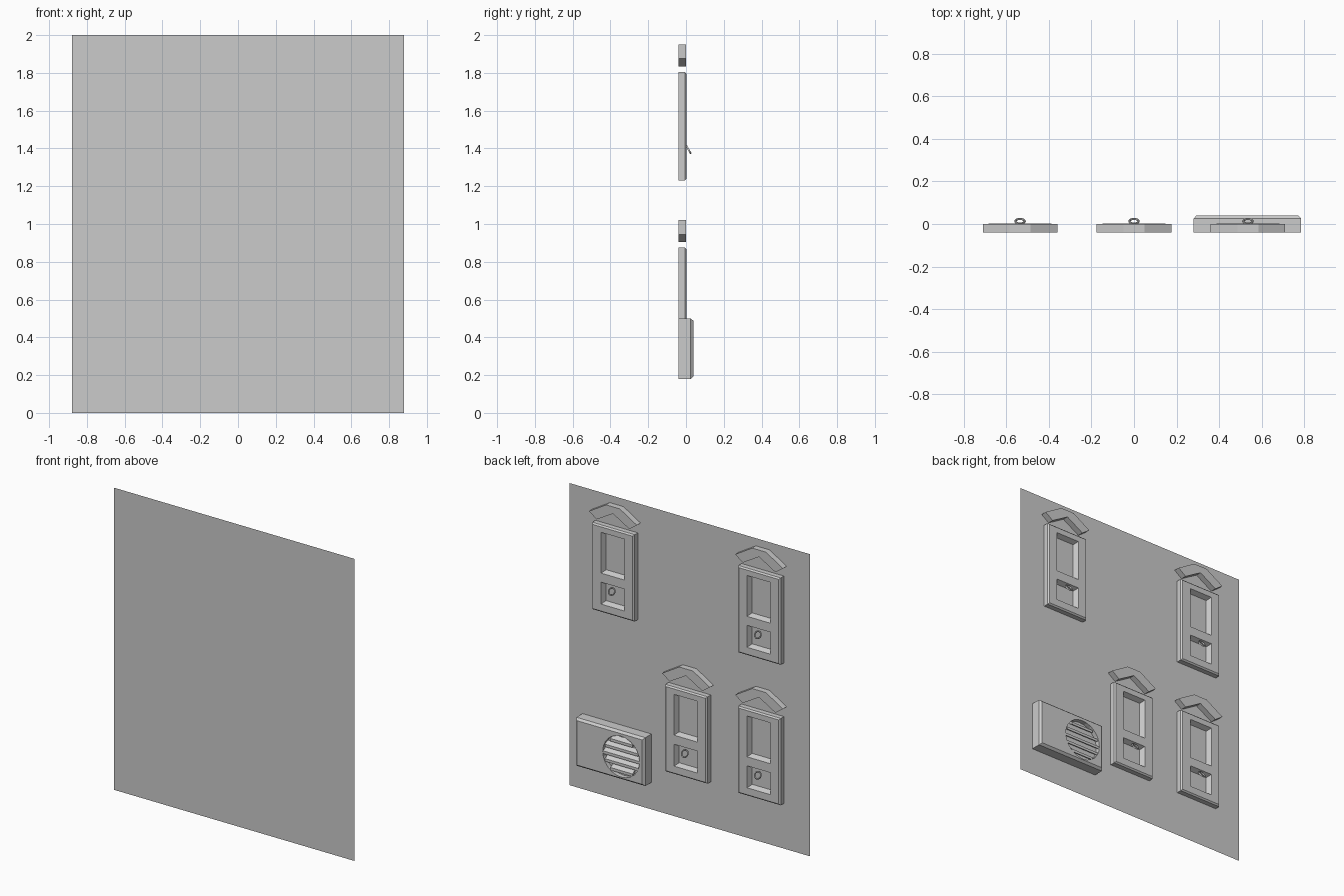
import bpy, bmesh, math

if "Cube" in bpy.data.objects:
    bpy.data.objects.remove(bpy.data.objects["Cube"])

WALL_Y = -0.04


def loft(name, rings):
    """Closed solid through rings given as (y, [(x, z), ...])."""
    bm = bmesh.new()
    loops = [[bm.verts.new((x, y, z)) for x, z in pts] for y, pts in rings]
    for a, b in zip(loops, loops[1:]):
        n = len(a)
        for i in range(n):
            bm.faces.new((a[i], a[(i + 1) % n], b[(i + 1) % n], b[i]))
    bm.faces.new(loops[0])
    bm.faces.new(loops[-1])
    bmesh.ops.recalc_face_normals(bm, faces=bm.faces)
    me = bpy.data.meshes.new(name)
    bm.to_mesh(me)
    bm.free()
    ob = bpy.data.objects.new(name, me)
    bpy.context.collection.objects.link(ob)
    return ob


def rect(x0, x1, z0, z1, inset=0.0):
    x0, x1, z0, z1 = x0 + inset, x1 - inset, z0 + inset, z1 - inset
    return [(x0, z0), (x1, z0), (x1, z1), (x0, z1)]


def circle(cx, cz, r, n=24):
    return [(cx + r * math.cos(2 * math.pi * i / n),
             cz + r * math.sin(2 * math.pi * i / n)) for i in range(n)]


def cut(target, cutter):
    cutter.hide_render = True
    mod = target.modifiers.new("cut", 'BOOLEAN')
    mod.operation = 'DIFFERENCE'
    mod.solver = 'EXACT'
    mod.object = cutter
    bpy.context.view_layer.objects.active = target
    bpy.ops.object.modifier_apply(modifier=mod.name)
    bpy.data.objects.remove(cutter)


# Wall sheet, facing +y
wall_me = bpy.data.meshes.new("wall")
wall_me.from_pydata([(x, WALL_Y, z) for x, z in rect(-0.88, 0.88, 0, 2)], [], [(3, 2, 1, 0)])
bpy.context.collection.objects.link(bpy.data.objects.new("wall", wall_me))

# Window frame with two sloped recesses, origin at its bottom centre
body = (-0.155, 0.155, 0, 0.575)
frame = loft("window_frame", [(-0.039, rect(*body)), (-0.006, rect(*body)),
                              (0.003, rect(*body, 0.009))])
for opening in ((-0.085, 0.085, 0.26, 0.53), (-0.085, 0.085, 0.055, 0.2)):
    cut(frame, loft("cutter", [(-0.03, rect(*opening, 0.014)), (0.003, rect(*opening)),
                               (0.03, rect(*opening))]))

# Chevron hood above the window
half = [(0.05, 0.72), (0.175, 0.645), (0.12, 0.605)]
hood_pts = half + [(0, 0.675)] + [(-x, z) for x, z in reversed(half)]
hood = loft("window_hood", [(-0.039, hood_pts), (0.0, hood_pts)])

# Tilted ring pull
bpy.ops.mesh.primitive_torus_add(major_segments=16, minor_segments=6,
                                 major_radius=0.022, minor_radius=0.005)
ring = bpy.context.object
ring.name = "ring_pull"
bpy.ops.object.shade_smooth_by_angle(angle=math.radians(60))
ring.rotation_euler = (math.radians(-60), 0, 0)
ring.location = (0, 0.013, 0.165)

# Repeat the window at four places
places = [(-0.535, 1.23), (0.535, 1.23), (0, 0.3), (-0.535, 0.3)]
for part in (frame, hood, ring):
    base = part.location.copy()
    for i, (x, z) in enumerate(places):
        ob = part if i == 0 else part.copy()
        if i:
            bpy.context.collection.objects.link(ob)
        ob.location = (base.x + x, base.y, base.z + z)

# Air conditioner case with chamfered front and round fan recess
box = (0.28, 0.785, 0.18, 0.5)
case = loft("cooler_case", [(-0.039, rect(*box)), (0.025, rect(*box)), (0.04, rect(*box, 0.013))])
fx, fz, fr = 0.447, 0.335, 0.135
cut(case, loft("cutter", [(0.01, circle(fx, fz, fr)), (0.06, circle(fx, fz, fr))]))

# Sloped louvres across the fan opening
for i in range(-2, 3):
    dz = i * 0.048
    w = math.sqrt(fr ** 2 - (abs(dz) + 0.012) ** 2)
    z = fz + dz
    loft("fan_louvre", [(0.008, rect(fx - w, fx + w, z + 0.002, z + 0.02)),
                        (0.037, rect(fx - w, fx + w, z - 0.016, z + 0.002))])
